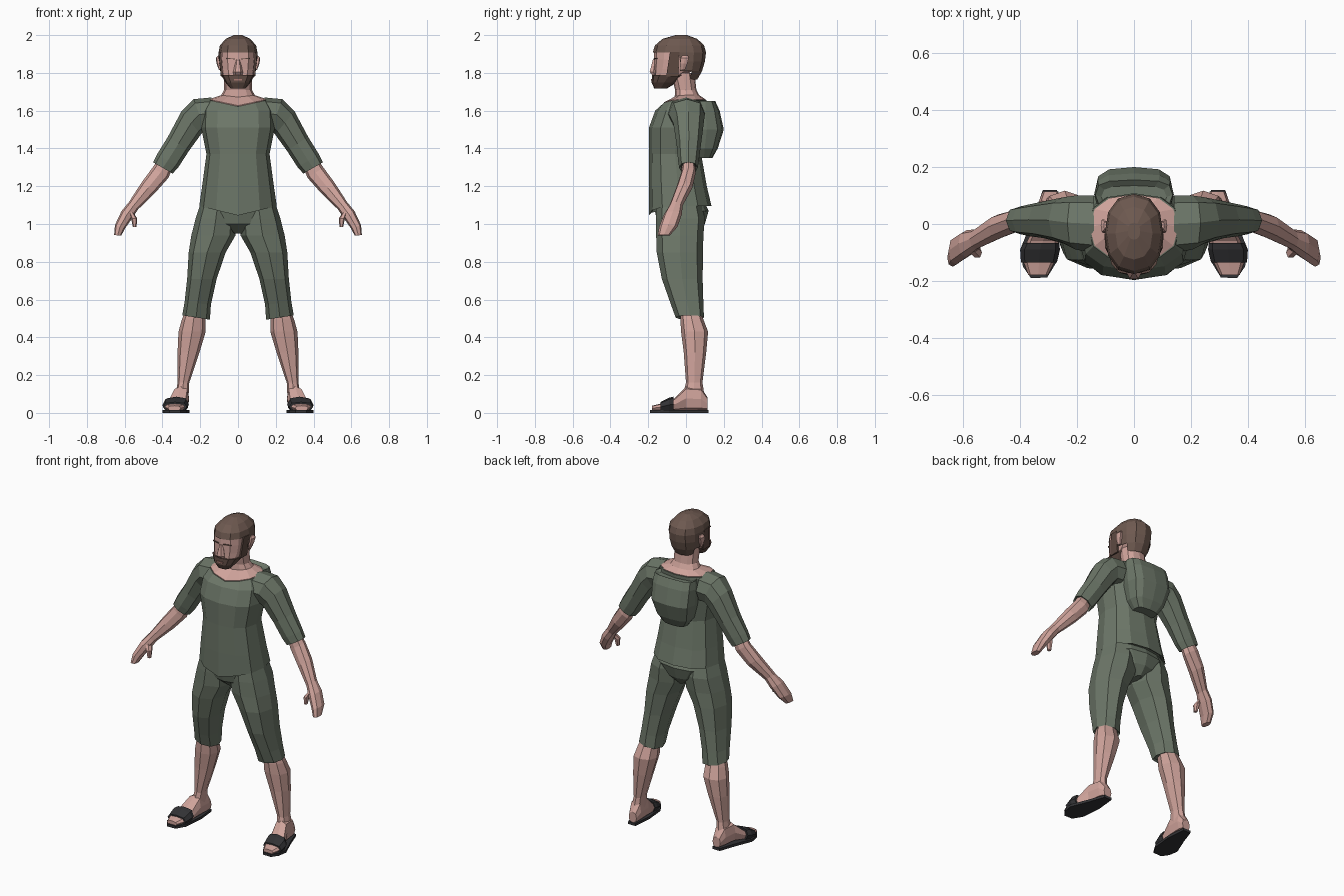
import bpy, bmesh, math
from mathutils import Vector


def material(name, rgb):
    m = bpy.data.materials.new(name)
    m.diffuse_color = (*rgb, 1)
    return m


GREEN = material("green cloth", (0.15, 0.182, 0.138))
SKIN = material("skin", (0.63, 0.37, 0.33))
HAIR = material("brown hair", (0.155, 0.1, 0.08))
BEARD = material("dark brown beard", (0.115, 0.07, 0.056))
BLACK = material("sandal black", (0.032, 0.032, 0.035))
LIP = material("lip", (0.40, 0.19, 0.165))


def power(v, p):
    return math.copysign(abs(v) ** p, v)


def ring(cx, z, r, y0, y1, tilt=0, dip=0, n=8, p=0.85):
    """Cross-section spanning y0..y1, half width r, tilted in the xz plane."""
    t = math.radians(tilt)
    pts = []
    for i in range(n):
        a = 2 * math.pi * i / n
        c, s = power(round(math.cos(a), 6), p), power(round(math.sin(a), 6), p)
        pts.append(Vector((cx + r * c * math.cos(t),
                           (y0 + y1) / 2 + s * (y1 - y0) / 2,
                           z + r * c * math.sin(t)
                           - (dip * (1 - abs(c)) if s < 0 else 0))))
    return pts


def ring_y(y, cx, r, z0, z1, n=8):
    """Cross-section across the y axis, for feet."""
    return [Vector((cx + r * power(math.cos(a), 0.7), y,
                    (z0 + z1) / 2 + (z1 - z0) / 2 * power(math.sin(a), 0.7)))
            for a in (2 * math.pi * i / n for i in range(n))]


def loft(name, rings, mat, mirror=False, drop=None):
    """Skin the rings, cap both ends; drop(center) removes faces."""
    bm = bmesh.new()
    loops = [[bm.verts.new(p) for p in r] for r in rings]
    n = len(loops[0])
    for a, b in zip(loops, loops[1:]):
        for i in range(n):
            j = (i + 1) % n
            bm.faces.new((a[i], a[j], b[j], b[i]))
    bm.faces.new(loops[0])
    bm.faces.new(loops[-1])
    bmesh.ops.recalc_face_normals(bm, faces=bm.faces[:])
    if drop:
        gone = [f for f in bm.faces if drop(f.calc_center_median())]
        bmesh.ops.delete(bm, geom=gone, context='FACES')
    me = bpy.data.meshes.new(name)
    bm.to_mesh(me)
    bm.free()
    me.materials.append(mat)
    ob = bpy.data.objects.new(name, me)
    bpy.context.collection.objects.link(ob)
    if mirror:
        ob.modifiers.new("mirror", 'MIRROR').use_mirror_merge = False
    return ob


def body(rows, n=12, p=0.85):
    """Centred rings: z, half width, y0, y1, optional front dip."""
    return [ring(0, r[0], r[1], r[2], r[3], 0, r[4] if len(r) > 4 else 0, n, p)
            for r in rows]


# shirt body and sleeves
loft("shirt", body([
    (1.11, 0.188, -0.183, 0.115, 0.05), (1.095, 0.205, -0.197, 0.135, 0.05),
    (1.20, 0.19, -0.197, 0.11), (1.37, 0.167, -0.195, 0.08),
    (1.51, 0.195, -0.196, 0.09), (1.60, 0.19, -0.163, 0.105),
    (1.657, 0.16, -0.13, 0.108, 0.035)], p=0.82), GREEN)
loft("sleeves", [
    ring(0.14, 1.585, 0.085, -0.10, 0.10, 90), ring(0.205, 1.58, 0.086, -0.09, 0.10, 70),
    ring(0.248, 1.535, 0.08, -0.068, 0.094, 50), ring(0.315, 1.425, 0.067, -0.05, 0.08, 34),
    ring(0.372, 1.335, 0.066, -0.042, 0.068, 30), ring(0.398, 1.297, 0.06, -0.036, 0.062, 30),
    ring(0.396, 1.305, 0.048, -0.027, 0.052, 30)], GREEN, True)

# hood hanging on the back
loft("hood", body([
    (1.35, 0.075, 0.05, 0.14), (1.40, 0.112, 0.03, 0.168), (1.50, 0.138, 0.02, 0.20),
    (1.60, 0.14, 0.03, 0.178), (1.65, 0.136, 0.05, 0.155),
    (1.635, 0.115, 0.055, 0.135)], p=0.65), GREEN)

# trousers
loft("trouser_seat", body([
    (1.16, 0.165, -0.16, 0.075), (1.07, 0.185, -0.165, 0.12),
    (1.0, 0.11, -0.15, 0.10), (0.95, 0.022, -0.09, 0.06)]), GREEN)
loft("trouser_legs", [
    ring(0.105, 1.12, 0.09, -0.155, 0.08), ring(0.117, 1.03, 0.107, -0.16, 0.10),
    ring(0.130, 0.94, 0.117, -0.158, 0.092), ring(0.163, 0.85, 0.098, -0.155, 0.09),
    ring(0.191, 0.71, 0.078, -0.128, 0.088), ring(0.213, 0.58, 0.07, -0.082, 0.092, 6),
    ring(0.222, 0.505, 0.074, -0.055, 0.095, 9),
    ring(0.222, 0.515, 0.064, -0.045, 0.087, 9)], GREEN, True)

# bare lower legs and feet
loft("lower_legs", [
    ring(0.228, 0.535, 0.052, -0.03, 0.078), ring(0.235, 0.495, 0.062, -0.03, 0.092),
    ring(0.243, 0.43, 0.072, -0.026, 0.117), ring(0.262, 0.32, 0.058, -0.012, 0.107),
    ring(0.289, 0.16, 0.031, 0.0, 0.087), ring(0.298, 0.08, 0.036, -0.02, 0.10)],
    SKIN, True)
loft("feet", [
    ring_y(0.115, 0.293, 0.027, 0.015, 0.08), ring_y(0.08, 0.296, 0.038, 0.012, 0.135),
    ring_y(0.0, 0.303, 0.043, 0.012, 0.14), ring_y(-0.06, 0.32, 0.055, 0.012, 0.078),
    ring_y(-0.13, 0.333, 0.056, 0.012, 0.05), ring_y(-0.18, 0.337, 0.034, 0.012, 0.038)],
    SKIN, True)

# sandal soles and straps
outline = [(0.27, 0.12), (0.32, 0.12), (0.355, 0.02), (0.4, -0.09), (0.39, -0.15),
           (0.362, -0.19), (0.305, -0.188), (0.27, -0.13), (0.258, 0.0)]
loft("sandal_soles", [[Vector((x, y, z)) for x, y in outline] for z in (0, 0.016)],
     BLACK, True)
loft("sandal_straps", [
    ring_y(-0.066, 0.325, 0.062, 0.005, 0.086), ring_y(-0.09, 0.33, 0.07, 0.005, 0.08),
    ring_y(-0.136, 0.334, 0.063, 0.005, 0.057)], BLACK, True)

# forearms, hands and thumbs
loft("forearms_and_hands", [
    ring(0.385, 1.32, 0.044, -0.02, 0.047, 30), ring(0.41, 1.272, 0.05, -0.025, 0.052, 33),
    ring(0.475, 1.192, 0.045, -0.052, 0.034, 38), ring(0.553, 1.097, 0.031, -0.088, -0.018, 38),
    ring(0.588, 1.05, 0.034, -0.117, -0.022, 32), ring(0.625, 0.985, 0.028, -0.142, -0.045, 20),
    ring(0.637, 0.94, 0.019, -0.15, -0.085, 5)], SKIN, True)
loft("thumbs", [
    ring(0.57, 1.07, 0.02, -0.10, -0.055, 30, n=6), ring(0.55, 1.03, 0.016, -0.12, -0.08, n=6),
    ring(0.547, 0.985, 0.01, -0.115, -0.09, n=6)], SKIN, True)

# shoulders and neck
loft("neck", body([
    (1.63, 0.15, -0.125, 0.095, 0.02), (1.66, 0.156, -0.128, 0.104, 0.033),
    (1.682, 0.09, -0.06, 0.07, 0.01), (1.71, 0.073, -0.058, 0.055),
    (1.80, 0.073, -0.08, 0.045)]), SKIN)

# head
loft("head", body([
    (1.73, 0.035, -0.155, -0.105), (1.755, 0.06, -0.168, -0.06),
    (1.79, 0.083, -0.17, 0.0), (1.82, 0.09, -0.17, 0.05),
    (1.87, 0.095, -0.17, 0.08), (1.92, 0.094, -0.168, 0.09), (1.96, 0.05, -0.12, 0.05)],
    p=0.78), SKIN)
loft("hair", body([
    (1.765, 0.07, -0.12, 0.06), (1.81, 0.092, -0.15, 0.085), (1.86, 0.101, -0.165, 0.10),
    (1.908, 0.103, -0.176, 0.106), (1.945, 0.096, -0.165, 0.096), (1.98, 0.065, -0.125, 0.06),
    (2.0, 0.022, -0.055, 0.005)], p=0.88), HAIR,
    drop=lambda c: c.z < 1.9 and c.y < -0.05 or c.z < 1.8 and c.y < 0.01)
loft("beard", body([
    (1.718, 0.04, -0.168, -0.10), (1.748, 0.066, -0.182, -0.05),
    (1.788, 0.089, -0.18, 0.005)], p=0.78), BEARD, drop=lambda c: c.y > -0.03)


def slab(name, corners, depth, mat, mirror=True):
    """Thin plate: corners plus a copy shifted by depth."""
    front = [Vector(c) for c in corners]
    loft(name, [front, [c + Vector(depth) for c in front]], mat, mirror)


# sideburns joining hair and beard
slab("sideburns", [(0.09, -0.105, 1.78), (0.091, -0.04, 1.78), (0.104, -0.035, 1.91),
                   (0.101, -0.085, 1.91)], (-0.009, 0, 0), BEARD)

# face details
loft("nose", body([
    (1.79, 0.024, -0.183, -0.15), (1.805, 0.026, -0.195, -0.15),
    (1.87, 0.01, -0.177, -0.15)], n=6), SKIN)
loft("ears", [
    ring(0.094, 1.815, 0.007, -0.03, -0.005, n=6), ring(0.103, 1.85, 0.011, -0.034, 0.01, n=6),
    ring(0.108, 1.88, 0.009, -0.03, 0.018, n=6), ring(0.101, 1.892, 0.005, -0.02, 0.01, n=6)],
    SKIN, True)
slab("eyebrows", [(0.016, -0.173, 1.872), (0.062, -0.16, 1.873), (0.062, -0.16, 1.878),
                  (0.016, -0.173, 1.877)], (0, 0.009, 0), BEARD)
slab("lips", [(-0.02, -0.184, 1.76), (0.02, -0.184, 1.76), (0.02, -0.184, 1.768),
              (-0.02, -0.184, 1.768)], (0, 0.009, 0), LIP, False)
